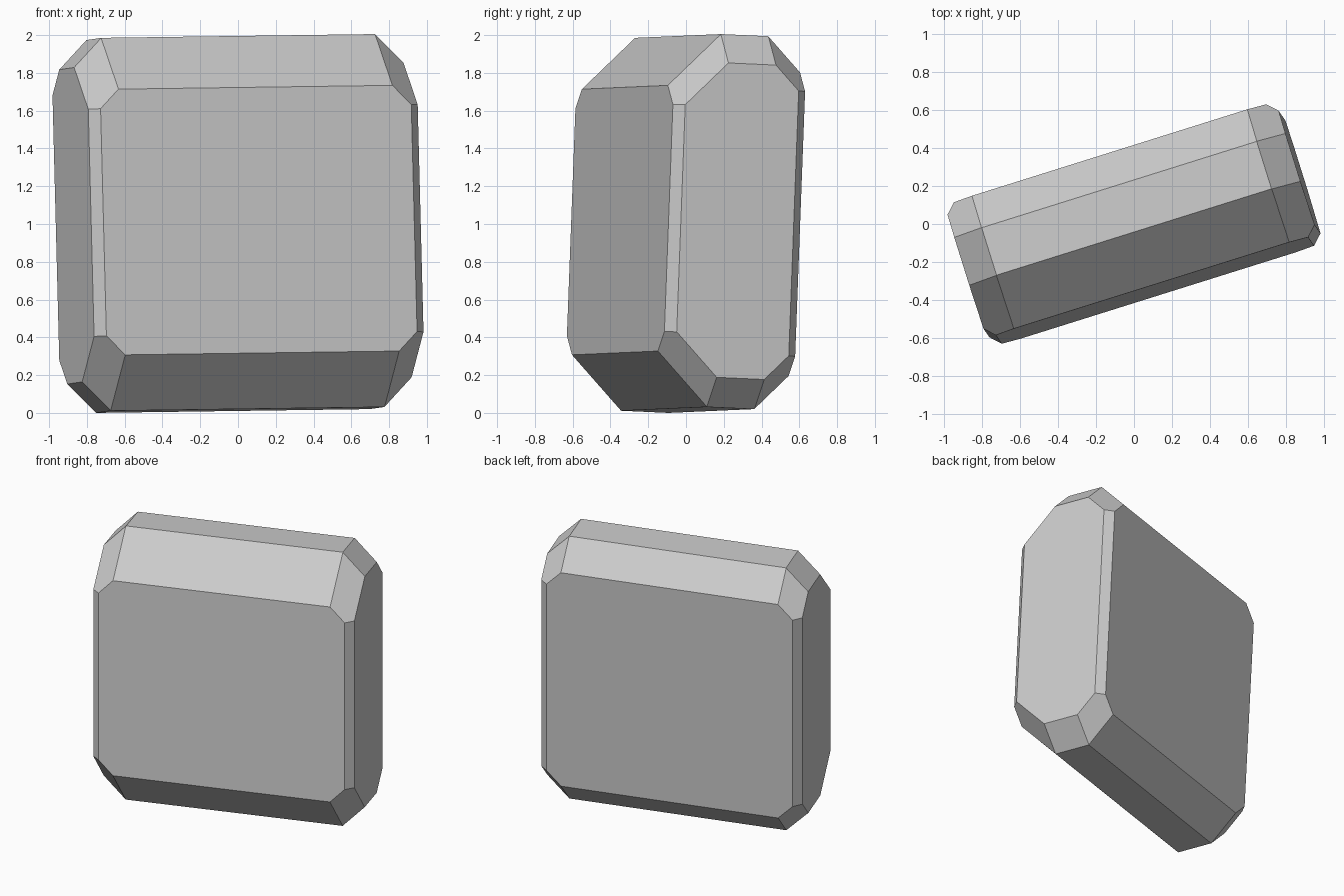
import bpy
import bmesh
from mathutils import Matrix, Vector

default = bpy.data.objects.get("Cube")
if default:
    bpy.data.objects.remove(default, do_unlink=True)

# Single plain grey
grey = bpy.data.materials.new("plain grey")
grey.use_nodes = True
colour = (0.6, 0.6, 0.6, 1.0)
grey.diffuse_color = colour
grey.node_tree.nodes["Principled BSDF"].inputs["Base Color"].default_value = colour

# Half sizes of the slab, and where each bevel plane meets the axes
HALF = Vector((0.914, 0.365, 0.988))
SIDE_BEVEL = 1.227       # upright edges, x + y
END_BEVEL = 1.747        # short edges, x + z
FRONT_BEVEL = 1.069      # long front edges, y + z
BACK_BEVEL = 1.169       # long back edges, y + z
FRONT_CORNER = 1.829     # corners, x + y + z
BACK_CORNER = 1.929


def cut(bm, normal, limit):
    """Slice off everything beyond dot(normal, p) = limit and cap the hole."""
    n = Vector(normal)
    result = bmesh.ops.bisect_plane(
        bm, geom=bm.verts[:] + bm.edges[:] + bm.faces[:], dist=1e-5,
        plane_co=n * (limit / n.length_squared), plane_no=n, clear_outer=True)
    edges = [e for e in result["geom_cut"] if isinstance(e, bmesh.types.BMEdge)]
    if edges:
        bmesh.ops.holes_fill(bm, edges=[e for e in edges if e.is_boundary], sides=0)


# Slab with bevelled edges and corners
bm = bmesh.new()
bmesh.ops.create_cube(bm, size=2.0, matrix=Matrix.Diagonal((*HALF, 1.0)))
for a in (-1, 1):
    for b in (-1, 1):
        cut(bm, (a, b, 0), SIDE_BEVEL)
        cut(bm, (a, 0, b), END_BEVEL)
        cut(bm, (0, a, b), FRONT_BEVEL if a < 0 else BACK_BEVEL)
for x in (-1, 1):
    for y in (-1, 1):
        for z in (-1, 1):
            cut(bm, (x, y, z), FRONT_CORNER if y < 0 else BACK_CORNER)
bmesh.ops.recalc_face_normals(bm, faces=bm.faces[:])

# Turn and tilt the slab
along = Vector((0.954, 0.2994, 0.0132)).normalized()
up = Vector((-0.0251, 0.0376, 0.999))
depth = up.cross(along).normalized()
up = along.cross(depth)
turn = Matrix((along, depth, up)).transposed().to_4x4()
bm.transform(Matrix.Translation((0, 0, 1)) @ turn)

# Rest on the ground, centred
for axis, target in ((0, 0.0), (1, 0.0)):
    values = [v.co[axis] for v in bm.verts]
    shift = target - (min(values) + max(values)) / 2
    for v in bm.verts:
        v.co[axis] += shift
floor = min(v.co.z for v in bm.verts)
for v in bm.verts:
    v.co.z -= floor

mesh = bpy.data.meshes.new("bevelled_slab")
bm.to_mesh(mesh)
bm.free()
mesh.materials.append(grey)
slab = bpy.data.objects.new("bevelled_slab", mesh)
bpy.context.scene.collection.objects.link(slab)
